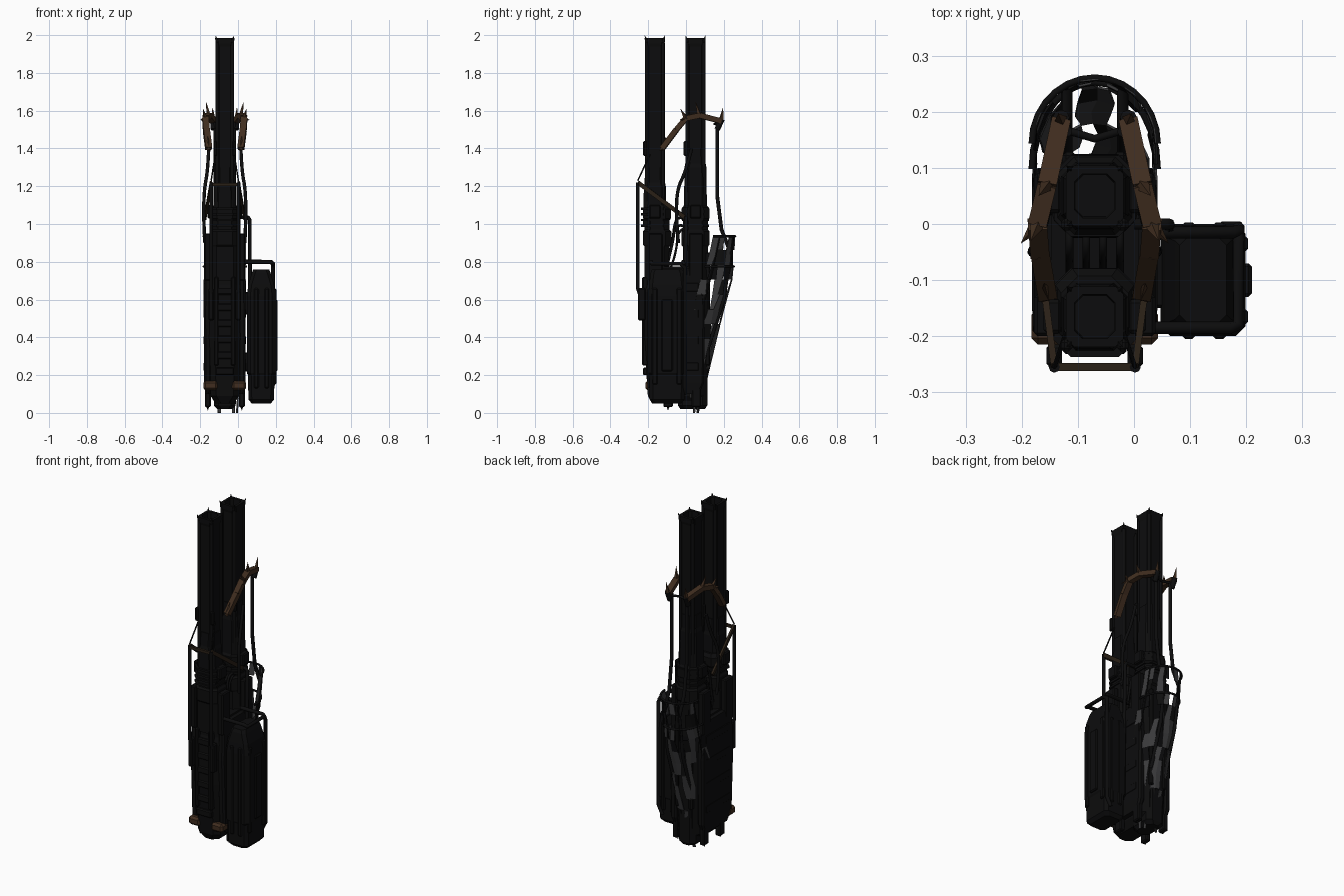
import bpy, bmesh, math, random
from mathutils import Vector

if "Cube" in bpy.data.objects:
    bpy.data.objects.remove(bpy.data.objects["Cube"])

random.seed(4)
CX = -0.07  # symmetry plane of the twin barrels


def material(name, rgb):
    m = bpy.data.materials.new(name)
    m.diffuse_color = (*rgb, 1)
    m.use_nodes = True
    m.node_tree.nodes["Principled BSDF"].inputs["Base Color"].default_value = m.diffuse_color
    return m


BLACK = material("black_metal", (0.0038, 0.0038, 0.004))
BROWN = material("rusty_brown", (0.052, 0.027, 0.014))
DARK = material("dark_rust", (0.022, 0.014, 0.008))
CLOTH = material("grey_cloth", (0.042, 0.042, 0.044))


def finish(name, bm, mat, smooth=False):
    bmesh.ops.recalc_face_normals(bm, faces=bm.faces[:])
    me = bpy.data.meshes.new(name)
    bm.to_mesh(me)
    bm.free()
    me.materials.append(mat)
    for p in me.polygons:
        p.use_smooth = smooth
    ob = bpy.data.objects.new(name, me)
    bpy.context.collection.objects.link(ob)
    return ob


def loft(name, sections, mat=BLACK):
    """Stack of chamfered rectangles: (z, x centre, y centre, half x, half y, chamfer)."""
    bm = bmesh.new()
    rings = []
    for z, x, y, a, b, c in sections:
        pts = [(a, -b + c), (a, b - c), (a - c, b), (-a + c, b),
               (-a, b - c), (-a, -b + c), (-a + c, -b), (a - c, -b)]
        rings.append([bm.verts.new((x + u, y + v, z)) for u, v in pts])
    for r, s in zip(rings, rings[1:]):
        for i in range(8):
            bm.faces.new((r[i], r[(i + 1) % 8], s[(i + 1) % 8], s[i]))
    bm.faces.new(rings[0])
    bm.faces.new(rings[-1])
    return finish(name, bm, mat)


def block(name, x0, x1, y0, y1, z0, z1, mat=BLACK, bev=0.006):
    bm = bmesh.new()
    bmesh.ops.create_cube(bm, size=1)
    for v in bm.verts:
        v.co = ((x0 + x1) / 2 + v.co.x * (x1 - x0), (y0 + y1) / 2 + v.co.y * (y1 - y0),
                (z0 + z1) / 2 + v.co.z * (z1 - z0))
    bmesh.ops.bevel(bm, geom=bm.edges[:], offset=bev, segments=1, affect='EDGES')
    return finish(name, bm, mat)


def tube(name, pts, r, mat=BLACK, spline='POLY'):
    cu = bpy.data.curves.new(name, 'CURVE')
    cu.dimensions, cu.bevel_depth, cu.bevel_resolution, cu.use_fill_caps = '3D', r, 2, True
    sp = cu.splines.new(spline)
    sp.points.add(len(pts) - 1)
    for p, co in zip(sp.points, pts):
        p.co = (*co, 1)
    if spline == 'NURBS':
        sp.order_u, sp.use_endpoint_u, sp.resolution_u = 3, True, 6
    ob = bpy.data.objects.new(name, cu)
    bpy.context.collection.objects.link(ob)
    me = bpy.data.meshes.new_from_object(ob)
    bpy.data.objects.remove(ob)
    me.materials.clear()
    me.materials.append(mat)
    for p in me.polygons:
        p.use_smooth = True
    ob = bpy.data.objects.new(name, me)
    bpy.context.collection.objects.link(ob)


def spike(name, base, tip, r, mat=BROWN):
    base, tip = Vector(base), Vector(tip)
    d = tip - base
    bm = bmesh.new()
    bmesh.ops.create_cone(bm, cap_ends=True, segments=4, radius1=r, radius2=0, depth=d.length)
    bmesh.ops.transform(bm, matrix=d.to_track_quat('Z', 'Y').to_matrix().to_4x4(), verts=bm.verts)
    bmesh.ops.translate(bm, vec=(base + tip) / 2, verts=bm.verts)
    finish(name, bm, mat)


def plate(name, p, q, wx, wz, mat=BROWN):
    """Flat bar from p to q, wx thick sideways and wz tall across its length."""
    p, q = Vector(p), Vector(q)
    d = (q - p).normalized()
    side = d.cross(Vector((0, 0, 1))).normalized()
    up = side.cross(d)
    bm = bmesh.new()
    e = [[bm.verts.new(c + side * a * wx / 2 + up * b * wz / 2)
          for a, b in ((-1, -1), (1, -1), (1, 1), (-1, 1))] for c in (p, q)]
    for i in range(4):
        j = (i + 1) % 4
        bm.faces.new((e[0][i], e[0][j], e[1][j], e[1][i]))
    bm.faces.new(e[0])
    bm.faces.new(e[1])
    finish(name, bm, mat)


# Barrels with open muzzles, fluted rails, crown teeth and receiver collars
for tag, cy, top in (("front", -0.165, 1.30), ("rear", 0.05, 1.40)):
    loft(tag + "_barrel", [(z, CX, cy, a, a + 0.003, c) for z, a, c in (
        (1.0, .045, .016), (1.94, .045, .016), (1.955, .049, .016), (1.985, .051, .014),
        (1.985, .036, .014), (1.75, .034, .014))])
    for sx in (-1, 1):
        for sy in (-1, 1):
            x, y = CX + sx * .04, cy + sy * .043
            tube(tag + "_barrel_rail", [(x, y, 1.05), (x, y, 1.96)], 0.010)
            spike(tag + "_crown_tooth", (x, y, 1.965), (x + sx * .01, y + sy * .011, 2.0), .012, BLACK)
    loft(tag + "_barrel_sleeve", [(z, CX, cy, a, b, .025) for z, a, b in (
        (.99, .062, .062), (top - .1, .056, .058), (top - .08, .05, .054), (top, .05, .052))])
    loft(tag + "_receiver", [(z, CX, cy + (.012 if cy < 0 else 0), a, b, .03) for z, a, b in (
        (.70, .075, .066), (.88, .075, .066), (.89, .072, .075), (.96, .072, .075),
        (.97, .066, .066), (1.02, .066, .066), (1.03, .07, .074), (1.08, .07, .074),
        (1.1, .06, .06))])
    for k in range(4):
        z = .985 + k * .03
        loft(tag + "_cooling_ring", [(z, CX, cy, .073, .072, .03), (z + .012, CX, cy, .073, .072, .03)])
    for s in (-1, 1):
        block(tag + "_side_lug", CX + s * .075 - .016, CX + s * .075 + .016, cy - .03, cy + .03, 1.03, 1.10)
        block(tag + "_sight_stub", CX + s * .05 - .01, CX + s * .05 + .01, cy - .062, cy - .04, 1.36, 1.44)

# Main body: core block, stepped side plates, ribs and vents
loft("body_core", [(z, CX, y, a, b, .03) for z, y, a, b in (
    (.05, -.06, .05, .12), (.09, -.05, .075, .152), (.4, -.052, .085, .17),
    (.64, -.052, .085, .17), (.68, -.045, .08, .165), (.775, -.045, .078, .16))])
loft("rear_butt", [(z, CX, .035, a, b, .025) for z, a, b in (
    (.02, .04, .065), (.04, .058, .078), (.18, .06, .08), (.6, .075, .085))])
for s in (-1, 1):
    x = CX + s * .09
    loft("side_plate", [(z, x, y, a, b, .01) for z, y, a, b in (
        (.1, -.04, .014, .11), (.16, -.045, .02, .14), (.55, -.05, .021, .15),
        (.72, -.05, .018, .14), (.765, -.05, .012, .12))])
    for z in (.22, .36, .50, .64):
        block("side_rib", x + s * .01 - .012, x + s * .01 + .012, -.16, .07, z, z + .05)
    for y in (-.165, .05):
        block("upper_side_panel", x - .018, x + .018, y - .035, y + .04, .70, .95)
    for y in (-.12, .03):
        block("bottom_leg", CX + s * .09 - .016, CX + s * .09 + .016, y, y + .05, .03, .15)
        spike("bottom_thorn", (x, y + .025, .05), (x, y + .025, .012), .014, BLACK)
    block("brown_foot_clamp", CX + s * .075 - .038, CX + s * .075 + .038, -.215, -.15, .12, .17, BROWN, .012)
    block("front_rail", CX + s * .045 - .012, CX + s * .045 + .012, -.232, -.2, .25, .72)
    block("back_rail", CX + s * .045 - .012, CX + s * .045 + .012, .10, .128, .25, .85)
for k in range(6):
    z = .2 + k * .085
    block("front_vent_bar", CX - .05, CX + .05, -.228, -.2, z, z + .04)
block("front_foot", CX - .05, CX + .05, -.19, -.12, .06, .2, BLACK, .015)

# Cables looping between the receivers
for k in range(4):
    x = CX - .045 + k * .03
    h = 1.04 - (k % 2) * .04
    tube("loop_cable", [(x, -.1, .78), (x, -.07, .9), (x, -.06, h - .02), (x, -.02, h), (x, .01, h - .03)],
         .007, BLACK, 'NURBS')
    tube("inner_cable", [(x, -.08, .77), (x, -.05, .85), (x, -.045, .97), (x, .0, .98)], .006, BLACK, 'NURBS')

# Side magazine with ribs, cap and tube frame
mx, my = .123, -.1
loft("magazine", [(z, mx, my, a, b, .018) for z, a, b in (
    (.05, .05, .075), (.07, .068, .092), (.2, .07, .095), (.21, .076, .1), (.62, .076, .1),
    (.68, .068, .095), (.74, .05, .088), (.76, .042, .08))])
block("magazine_side_bump", .19, .21, -.13, -.07, .22, .60)
for y in (-.18, -.05):
    block("magazine_side_rib", .185, .203, y, y + .03, .15, .66)
for x in (.085, .14):
    block("magazine_front_rib", x, x + .025, -.205, -.19, .13, .66)
    block("magazine_back_rib", x, x + .025, -.01, .003, .13, .66)
block("magazine_mount_low", .02, .07, -.15, -.04, .22, .32)
block("magazine_mount_high", .02, .07, -.15, -.04, .52, .64)
tube("magazine_frame", [(.03, -.185, .8), (.17, -.185, .8), (.186, -.18, .79), (.186, -.03, .79),
                        (.186, -.006, .77), (.186, -.006, .15), (.16, -.006, .1)], .011)
tube("magazine_frame_back", [(.03, -.015, .8), (.175, -.015, .8), (.188, -.012, .78)], .011)
tube("side_pipe", [(.0, -.0, 1.035), (.055, -.0, 1.035), (.063, -.0, 1.02), (.063, -.015, .3)], .010)

# Front guard tubes, braces and thorn bars
for s in (-1, 1):
    x = CX + s * .072
    tube("front_guard_tube", [(x, -.255, 1.22), (x, -.255, .66), (x, -.235, .60), (x, -.23, .5)], .010)
    block("guard_hook", x - .014, x + .014, -.255, -.215, .49, .66)
    plate("side_brace", (x, -.255, 1.22), (CX + s * .105, -.0, 1.03), .012, .022, DARK)
    tube("brace_wire", [(x, -.255, 1.23), (CX + s * .05, -.19, 1.37)], .004)
    tube("side_hose", [(CX + s * .105, -.04, .9), (CX + s * .112, -.05, 1.0), (CX + s * .11, -.05, 1.18),
                       (CX + s * .09, .0, 1.28), (CX + s * .085, .03, 1.4)], .009, BLACK, 'NURBS')
    # Rear guard tubes
    x = CX + s * .05
    tube("rear_guard_tube", [(x, .165, 1.54), (x, .165, 1.15), (x, .188, .97), (x, .235, .85),
                             (x, .2, .6), (x, .12, .35)], .010)
    # Rusty clamp arms with thorns
    arm = [(CX + s * .06, .185, 1.545), (CX + s * .085, .07, 1.575),
           (CX + s * .102, .0, 1.56), (CX + s * .098, -.05, 1.50), (CX + s * .085, -.125, 1.40)]
    for p, q in zip(arm, arm[1:]):
        plate("clamp_arm", p, q, .034, .028)
    for i, t in ((0, (.005, .012, .075)), (1, (.015, -.02, .075)), (2, (.012, -.03, .05)),
                 (2, (.03, -.035, -.01)), (4, (.005, .02, .065)), (4, (.01, -.015, -.01))):
        b = Vector(arm[i])
        spike("clamp_thorn", b, b + Vector((s * t[0], t[1], t[2])), .014)
    tube("clamp_knob", [(CX + s * .06, .165, 1.5), (CX + s * .06, .19, 1.555)], .015)
plate("front_cross_bar", (CX - .075, -.255, 1.21), (CX + .075, -.255, 1.21), .014, .016, DARK)
tube("rear_cross_bar", [(CX - .06, .17, 1.53), (CX, .152, 1.53), (CX + .06, .17, 1.53)], .007)


# Rear cage hoops and torn cloth hanging from them
def cage(t, z):
    """Point on the rear half hoop; t runs 0..1 from left to right."""
    depth = next(d0 + (d1 - d0) * (z - z0) / (z1 - z0) for z0, d0, z1, d1 in (
        (0, .07, .25, .13), (.25, .13, .5, .19), (.5, .19, .72, .25), (.72, .25, .96, .262)) if z0 <= z <= z1)
    lo = .02 + .13 * max(0, z - .5) / .46
    a = math.pi * (1 - t)
    return (CX + math.cos(a) * (.07 + .042 * min(1, z / .5)), lo + (depth - lo) * math.sin(a), z)


for z in (.775, .935):
    tube("cage_hoop", [cage(t / 14, z) for t in range(15)], .006)
for t in (.1, .35, .65, .9):
    tube("cage_rod", [cage(t, z) for z in (.935, .775, .6)], .004)

bm = bmesh.new()
cols, rows = 12, 12
grid = [[bm.verts.new(cage(min(1, max(0, (c + .25 * math.sin(r * 1.7 + c)) / cols)), .94 * r / rows))
         for r in range(rows + 1)] for c in range(cols + 1)]
for c in range(cols):
    for r in range(rows):
        strip = (c + r // 3) % 3 != 0
        if strip and random.random() < .74:
            bm.faces.new((grid[c][r], grid[c + 1][r], grid[c + 1][r + 1], grid[c][r + 1]))
bmesh.ops.delete(bm, geom=[v for v in bm.verts if not v.link_faces], context='VERTS')
cloth = finish("torn_cloth", bm, CLOTH)
cloth.data.materials.append(BLACK)
for p in cloth.data.polygons:
    p.material_index = 1 if p.index % 5 == 0 else 0
mod = cloth.modifiers.new("thickness", 'SOLIDIFY')
mod.thickness = .004
